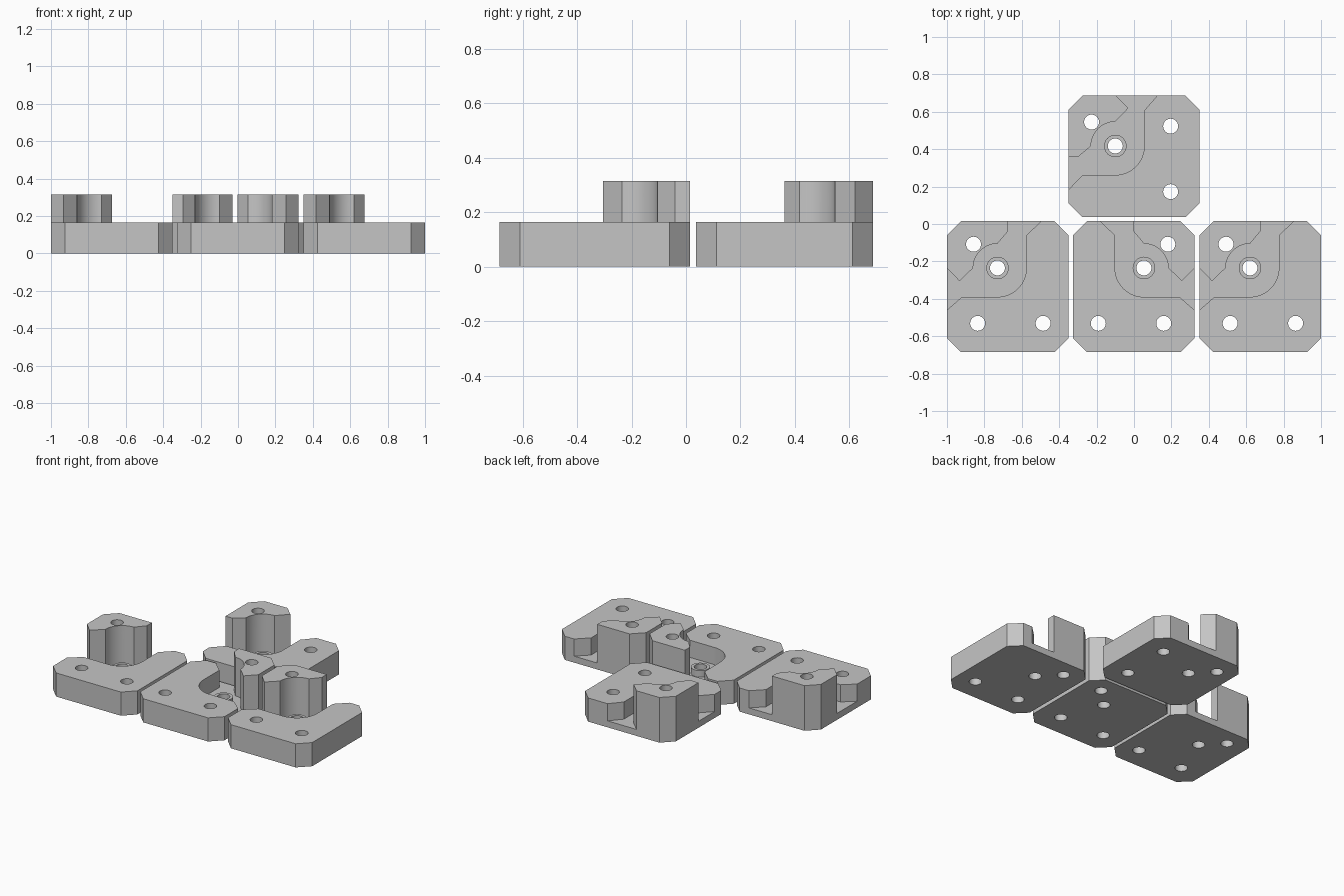
import bpy, bmesh, math
from mathutils import Matrix, Vector

if "Cube" in bpy.data.objects:
    bpy.data.objects.remove(bpy.data.objects["Cube"])

FLOOR, DECK, TOP, BOSS = 0.045, 0.165, 0.315, 0.09

grey = bpy.data.materials.new("plain grey")
grey.diffuse_color = (0.56, 0.56, 0.56, 1)
grey.use_nodes = True
grey.node_tree.nodes["Principled BSDF"].inputs["Base Color"].default_value = grey.diffuse_color


def arc(r, a0, a1, n=16):
    """Points on an arc about the origin, angles in degrees."""
    return [(r * math.cos(math.radians(a0 + (a1 - a0) * i / n)),
             r * math.sin(math.radians(a0 + (a1 - a0) * i / n))) for i in range(n + 1)]


def prism(name, pts, z0, z1):
    """Extrude a flat outline between two heights."""
    bm = bmesh.new()
    face = bm.faces.new([bm.verts.new((x, y, z0)) for x, y in pts])
    ext = bmesh.ops.extrude_face_region(bm, geom=[face])
    bmesh.ops.translate(bm, vec=(0, 0, z1 - z0),
                        verts=[v for v in ext["geom"] if isinstance(v, bmesh.types.BMVert)])
    bmesh.ops.recalc_face_normals(bm, faces=bm.faces)
    me = bpy.data.meshes.new(name)
    bm.to_mesh(me)
    bm.free()
    me.materials.append(grey)
    ob = bpy.data.objects.new(name, me)
    bpy.context.collection.objects.link(ob)
    return ob


def disc(name, x, y, r, z0, z1):
    ring = arc(r, 0, 360, 32)[:-1]
    return prism(name, [(x + a, y + b) for a, b in ring], z0, z1)


# Plate outline with chamfered corners, origin at the channel bend
x0, x1, y0, y1, c = -0.27, 0.38, -0.45, 0.25, 0.075
outline = [(x0 + c, y0), (x1 - c, y0), (x1, y0 + c), (x1, y1 - c),
           (x1 - c, y1), (x0 + c, y1), (x0, y1 - c), (x0, y0 + c)]

# Both walls of the curved channel, carried past the plate edges
post_wall = [(-0.33, 0.06), (-0.203, -0.07)] + arc(0.13, 180, 90) + [(0.055, 0.195), (0.055, 0.4)]
deck_wall = [(0.39, 0.4), (0.155, 0.175)] + arc(0.155, 0, -90) + [(-0.19, -0.155), (-0.384, -0.325)]

block = prism("block", outline, 0, TOP)
cutters = [
    (prism("deck_cutter", post_wall + [(0.6, 0.4), (0.6, -0.6), (-0.4, -0.6), (-0.4, 0.06)],
           DECK, 0.5), 'DIFFERENCE'),
    (prism("channel_cutter", post_wall + deck_wall + [(-0.4, 0.06)], FLOOR, 0.5), 'DIFFERENCE'),
    (disc("boss", 0, 0, 0.06, FLOOR - 0.02, BOSS), 'UNION'),
]
# Screw holes
for x, y in [(0, 0), (-0.128, 0.127), (-0.106, -0.296), (0.244, -0.296)]:
    cutters.append((disc("hole_cutter", x, y, 0.04, -0.1, 0.5), 'DIFFERENCE'))

for ob, op in cutters:
    ob.hide_render = True
    mod = block.modifiers.new(ob.name, 'BOOLEAN')
    mod.operation, mod.object, mod.solver = op, ob, 'EXACT'

dg = bpy.context.evaluated_depsgraph_get()
dg.update()
shape = bpy.data.meshes.new_from_object(block.evaluated_get(dg))
for ob in [block] + [k for k, _ in cutters]:
    bpy.data.objects.remove(ob)

# Four corner brackets: two alike, one mirrored, one flipped over its diagonal
same = Matrix.Identity(4)
mirror = Matrix.Scale(-1, 4, Vector((1, 0, 0)))
swap = Matrix(((0, -1, 0, 0), (-1, 0, 0, 0), (0, 0, 1, 0), (0, 0, 0, 1)))
for name, m, x, y in [("left_bracket", same, -0.73, -0.235),
                      ("middle_bracket", mirror, 0.053, -0.235),
                      ("right_bracket", same, 0.62, -0.235),
                      ("back_bracket", swap, -0.10, 0.417)]:
    me = shape.copy()
    me.transform(Matrix.Translation((x, y, 0)) @ m)
    if m.determinant() < 0:
        me.flip_normals()
    me.materials.clear()
    me.materials.append(grey)
    ob = bpy.data.objects.new(name, me)
    bpy.context.collection.objects.link(ob)
    bpy.ops.object.select_all(action='DESELECT')
    ob.select_set(True)
    bpy.context.view_layer.objects.active = ob
    bpy.ops.object.shade_smooth_by_angle(angle=math.radians(30))
